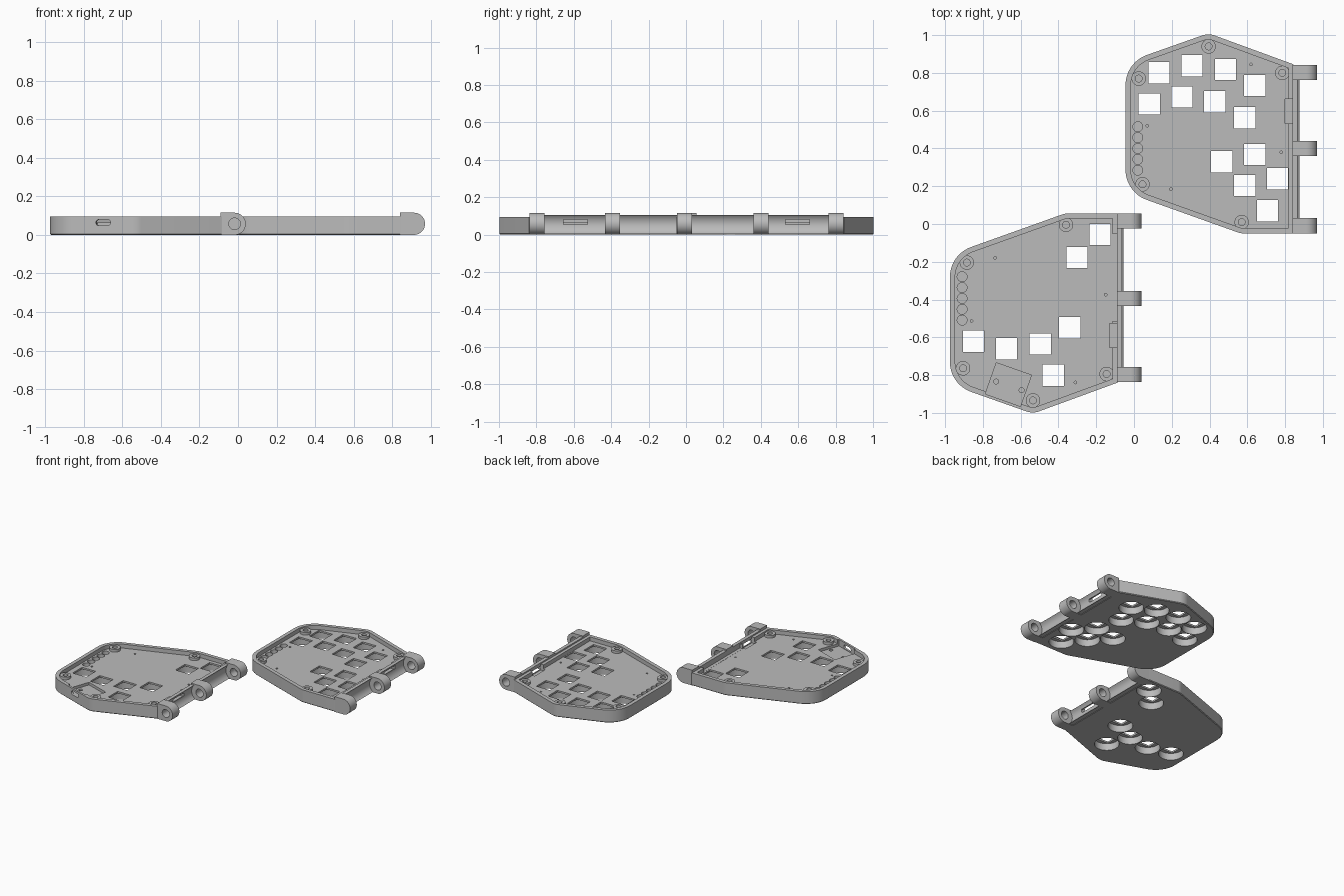
import bpy, bmesh
from math import cos, sin, pi, tan, radians
from mathutils import Vector, Matrix

cube = bpy.data.objects.get("Cube")
if cube:
    bpy.data.objects.remove(cube, do_unlink=True)

grey = bpy.data.materials.new("plain_grey")
grey.use_nodes = True
grey.diffuse_color = (0.5, 0.5, 0.5, 1)
grey.node_tree.nodes["Principled BSDF"].inputs["Base Color"].default_value = grey.diffuse_color

# Main levels and hinge dimensions
WALL_TOP, FLOOR, PLATE, BOSS_TOP = 0.095, 0.065, 0.052, 0.085
HINGE_X, HINGE_Z = 0.9125, 0.0575
CORNERS = [(-0.045, 0.855, 0.17), (-0.045, 0.168, 0.17), (0.565, -0.05, 0.1),
           (0.845, -0.05, 0.004), (0.845, 0.845, 0.004), (0.394, 1.01, 0.1)]


def outline(inset, z):
    """Rounded tray outline, moved inwards by inset."""
    ring = []
    for i, (x, y, r) in enumerate(CORNERS):
        p = Vector((x, y))
        before = (p - Vector(CORNERS[i - 1][:2])).normalized()
        after = (Vector(CORNERS[(i + 1) % len(CORNERS)][:2]) - p).normalized()
        n1, n2 = Vector((-before.y, before.x)), Vector((-after.y, after.x))
        r = max(r - inset, 0.003)
        centre = p + (n1 + n2) * (inset + r) / (1 + n1.dot(n2))
        for k in range(13):
            q = centre - n1.slerp(n2, k / 12) * r
            ring.append((q.x, q.y, z))
    return ring


def disc(x, y, r, z0, z1, n=40):
    turn = [2 * pi * k / n for k in range(n)]
    return [[(x + r * cos(a), y + r * sin(a), z) for a in turn] for z in (z0, z1)]


def rod(r, y0, y1, n=48):
    turn = [2 * pi * k / n for k in range(n)]
    return [[(HINGE_X + r * cos(a), y, HINGE_Z + r * sin(a)) for a in turn] for y in (y0, y1)]


def box(x, y, w, d, z0, z1, angle=0.0):
    c, s = cos(angle), sin(angle)
    flat = [(a * w / 2, b * d / 2) for a, b in ((-1, -1), (1, -1), (1, 1), (-1, 1))]
    return [[(x + u * c - v * s, y + u * s + v * c, z) for u, v in flat] for z in (z0, z1)]


def knuckle(y):
    arc = [(HINGE_X + HINGE_Z * sin(a), HINGE_Z - HINGE_Z * cos(a))
           for a in [pi * k / 24 for k in range(25)]]
    side = [(0.84, 0)] + arc + [(0.84, 2 * HINGE_Z)]
    return [[(x, v, z) for x, z in side] for v in (y - 0.04, y + 0.04)]


def solid(name, parts):
    """Object made of closed lofts, each a list of matching rings."""
    bm = bmesh.new()
    for rings in parts:
        loops = [[bm.verts.new(p) for p in ring] for ring in rings]
        n = len(loops[0])
        for lo, hi in zip(loops, loops[1:]):
            for k in range(n):
                bm.faces.new((lo[k], lo[(k + 1) % n], hi[(k + 1) % n], hi[k]))
        bm.faces.new(loops[0][::-1])
        bm.faces.new(loops[-1])
    bmesh.ops.recalc_face_normals(bm, faces=bm.faces[:])
    mesh = bpy.data.meshes.new(name)
    bm.to_mesh(mesh)
    bm.free()
    mesh.materials.append(grey)
    obj = bpy.data.objects.new(name, mesh)
    bpy.context.scene.collection.objects.link(obj)
    return obj


def combine(target, parts, operation="DIFFERENCE"):
    tool = solid("helper", parts)
    tool.hide_render = True
    mod = target.modifiers.new("shape", "BOOLEAN")
    mod.operation, mod.object, mod.solver = operation, tool, "EXACT"
    bpy.context.view_layer.objects.active = target
    bpy.ops.object.modifier_apply(modifier=mod.name)
    bpy.data.objects.remove(tool, do_unlink=True)


BOSSES = [(0.025, 0.77), (0.395, 0.94), (0.785, 0.80), (0.045, 0.21), (0.57, 0.01)]
PINS = [(0.07, 0.52), (0.195, 0.185), (0.62, 0.845), (0.78, 0.38)]


def tray(name, keys, with_port):
    body = solid(name, [[outline(0.005, 0), outline(0, 0.005), outline(0, WALL_TOP)]])
    # Hollow the tray, then add the screw bosses
    combine(body, [[outline(0.028, FLOOR), outline(0.028, 0.2)]])
    combine(body, [disc(x, y, 0.038, 0.04, BOSS_TOP) for x, y in BOSSES], "UNION")
    # Hinge rail with a concave front, knuckles and pin bore
    combine(body, [box(0.858, 0.396, 0.036, 0.888, 0.003, 0.105)], "UNION")
    combine(body, [rod(0.066, -0.2, 1.2)])
    combine(body, [knuckle(y) for y in (-0.009, 0.4, 0.802)], "UNION")
    combine(body, [rod(0.03, -0.03, 1.2)])
    # Connector notch and slot through the rail
    combine(body, [box(0.826, 0.597, 0.028, 0.128, 0.05, 0.2)])
    combine(body, [box(0.85, 0.597, 0.1, 0.128, 0.055, 0.08)])
    # Key openings with round pockets below
    combine(body, [disc(x, y, 0.085, -0.1, PLATE, 48) for x, y in keys])
    combine(body, [box(x, y, 0.113, 0.113, -0.1, 0.2) for x, y in keys])
    # Screw holes, pin holes and the row of round recesses
    combine(body, [disc(x, y, 0.018, 0.03, 0.2) for x, y in BOSSES]
            + [disc(x, y, 0.007, 0.04, 0.2, 16) for x, y in PINS]
            + [disc(0.02, 0.285 + 0.0575 * k, 0.026, 0.04, 0.2) for k in range(5)])
    if with_port:
        # Board recess, its mounting holes, port in the wall and cable groove
        tilt = radians(19.5)
        combine(body, [box(0.265, 0.856, 0.197, 0.175, 0.045, 0.2, tilt)])
        combine(body, [disc(x, y, 0.013, 0.03, 0.2, 24) for x, y in ((0.2, 0.84), (0.335, 0.886))])
        out = Vector((-sin(tilt), cos(tilt)))
        along = Vector((cos(tilt), sin(tilt)))
        mid = Vector((0.265, 0.856)) + out * 0.105
        rings = []
        for depth in (-0.05, 0.05):
            ring = []
            for k in range(32):
                a = 2 * pi * (k + 0.5) / 32
                p = mid + out * depth + along * ((0.026 if cos(a) > 0 else -0.026) + 0.015 * cos(a))
                ring.append((p.x, p.y, 0.064 + 0.015 * sin(a)))
            rings.append(ring)
        combine(body, [rings])
        combine(body, [box(0.826, 0.29, 0.028, 0.46, FLOOR + 0.001, 0.2)])
    return body


right_keys = [(0.132, 0.80), (0.307, 0.838), (0.484, 0.818), (0.64, 0.733), (0.08, 0.635),
              (0.254, 0.672), (0.428, 0.648), (0.587, 0.563), (0.465, 0.33), (0.64, 0.368),
              (0.587, 0.204), (0.76, 0.24), (0.707, 0.07)]
left_keys = [(0.75, 0.062), (0.628, 0.183), (0.59, 0.556), (0.433, 0.641), (0.255, 0.666),
             (0.08, 0.626), (0.502, 0.806)]

rear_tray = tray("rear_tray", right_keys, False)
front_tray = tray("front_tray", left_keys, True)

# The front tray is a mirrored twin, shifted aside
front_tray.data.transform(Matrix.Translation((-0.93, 0.006, 0)) @ Matrix.Diagonal((1, -1, 1, 1)))
front_tray.data.flip_normals()

for obj in (rear_tray, front_tray):
    bpy.ops.object.select_all(action="DESELECT")
    obj.select_set(True)
    bpy.context.view_layer.objects.active = obj
    bpy.ops.object.shade_smooth_by_angle(angle=radians(30))
